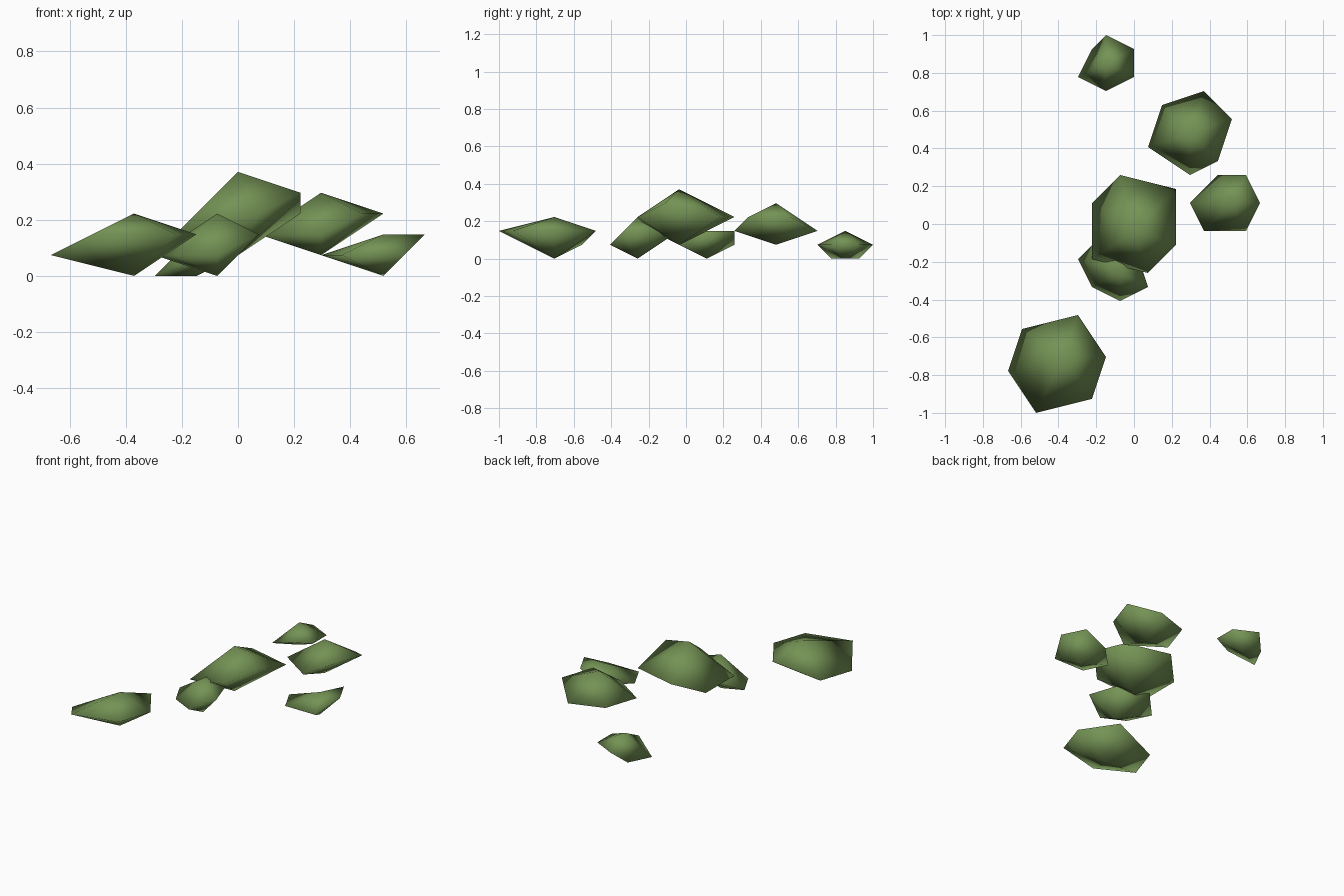
import bpy
import bmesh
from mathutils import Vector

cube = bpy.data.objects.get("Cube")
if cube:
    bpy.data.objects.remove(cube, do_unlink=True)

STEP = 2 / 27  # every corner sits on a coarse modelling grid

leaf_green = bpy.data.materials.new("leaf_green")
leaf_green.use_nodes = True
colour = (0.175, 0.29, 0.09, 1)
leaf_green.diffuse_color = colour
shader = next(n for n in leaf_green.node_tree.nodes if n.type == 'BSDF_PRINCIPLED')
shader.inputs["Base Color"].default_value = colour
shader.inputs["Roughness"].default_value = 0.8


def foliage_clump(name, centre, bottom, top, rim):
    """Smooth double pyramid: rim corners are (x, y) from the centre and a height."""
    cx, cy = centre
    bm = bmesh.new()

    def corner(x, y, z):
        return bm.verts.new(Vector((cx + x, cy + y, z)) * STEP)

    tip, root = corner(0, 0, top), corner(0, 0, bottom)
    ring = [corner(*p) for p in rim]
    for a, b in zip(ring, ring[1:] + ring[:1]):
        bm.faces.new((tip, a, b))
        bm.faces.new((root, b, a))
    bmesh.ops.recalc_face_normals(bm, faces=bm.faces)
    for face in bm.faces:
        face.smooth = True
    mesh = bpy.data.meshes.new(name)
    bm.to_mesh(mesh)
    bm.free()
    mesh.materials.append(leaf_green)
    clump = bpy.data.objects.new(name, mesh)
    bpy.context.collection.objects.link(clump)
    return clump


# Large clumps
foliage_clump("middle_clump", (0, -0.5), 1, 5,
              [(-3, -2, 2), (1, -3, 3), (3, -1, 4), (3, 3, 3), (-1, 4, 3), (-3, 2, 2)])
foliage_clump("front_right_clump", (-5, -9.5), 0, 3,
              [(-4, -1, 1), (-2, -4, 2), (2, -3, 2), (3, 0, 2), (1, 3, 2), (-3, 2, 1)])
foliage_clump("back_left_clump", (4, 6.5), 1, 4,
              [(-3, -1, 2), (0, -3, 2), (2, -2, 3), (3, 1, 3), (1, 3, 2), (-2, 2, 2)])

# Small clumps
foliage_clump("side_left_clump", (7, 1.5), 0, 2,
              [(-3, 0, 1), (-2, -2, 1), (1, -2, 1), (2, 0, 2), (1, 2, 2), (-1, 2, 1)])
foliage_clump("front_small_clump", (-1, -3.5), 0, 3,
              [(-3, 1, 1), (-2, -1, 1), (0, -2, 1), (2, -1, 2), (1, 2, 2), (-1, 3, 2)])
foliage_clump("back_small_clump", (-2, 11.5), 0, 2,
              [(-2, -1, 0), (0, -2, 1), (2, -1, 1), (2, 1, 1), (0, 2, 1), (-1, 1, 0)])
